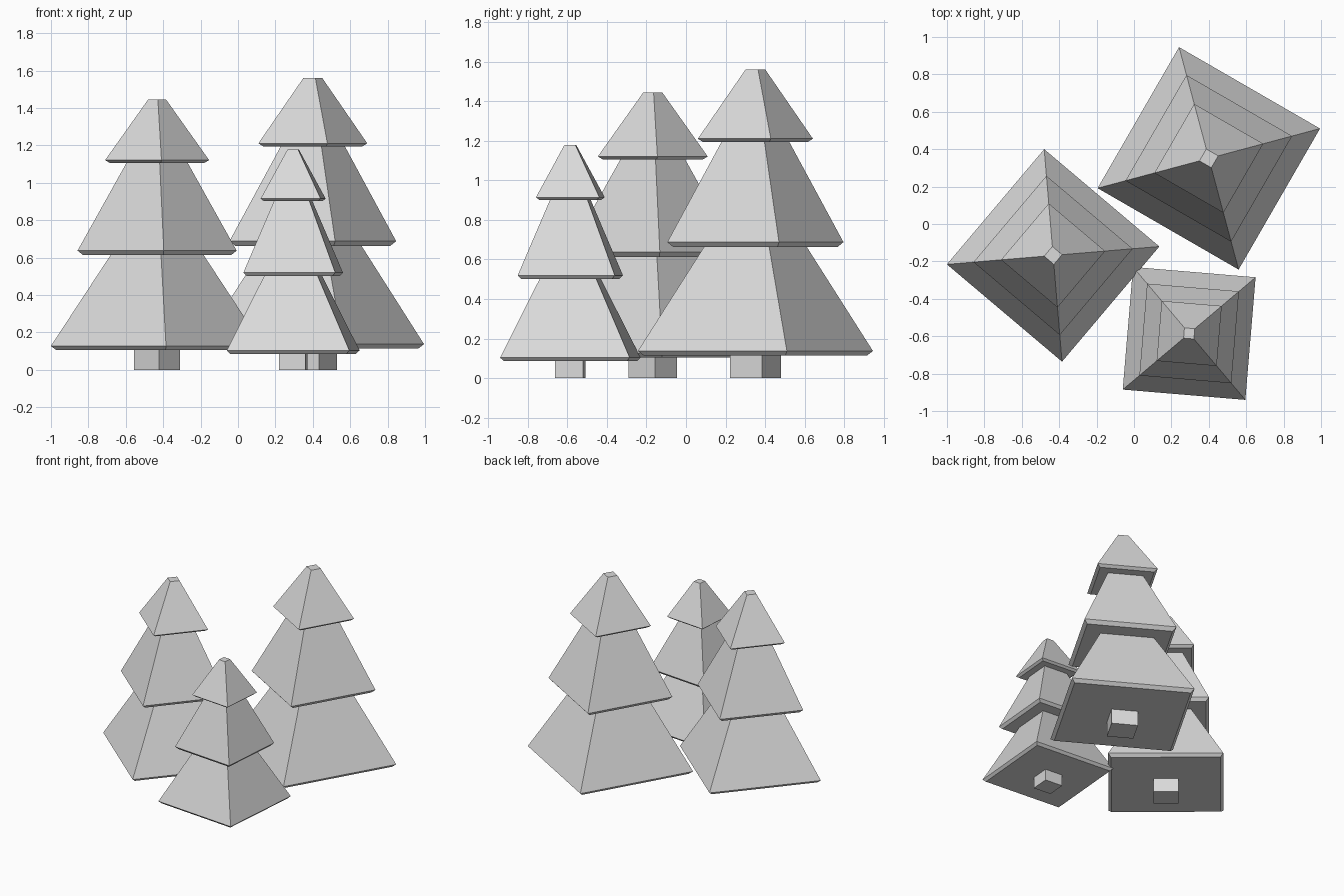
import bpy
import bmesh
import math

cube = bpy.data.objects.get("Cube")
if cube:
    bpy.data.objects.remove(cube, do_unlink=True)

grey = bpy.data.materials.new("light grey")
grey.use_nodes = True
colour = (0.7, 0.7, 0.7, 1.0)
grey.diffuse_color = colour
grey.node_tree.nodes["Principled BSDF"].inputs["Base Color"].default_value = colour

# Profiles as (corner radius, height) of an unscaled tree
FOLIAGE = [
    (0.54, 0.105), (0.57, 0.127),   # bottom tier lip
    (0.25, 0.613),
    (0.397, 0.613), (0.427, 0.637),  # middle tier lip
    (0.165, 1.105),
    (0.252, 1.105), (0.279, 1.121),  # top tier lip
    (0.048, 1.445),
]
TRUNK = [(0.123, 0.0), (0.123, 0.105)]


def square_stack(name, profile, location, scale, angle):
    """Stack square rings into a closed, flat-faced solid."""
    bm = bmesh.new()
    rings = []
    for radius, height in profile:
        rings.append([
            bm.verts.new((radius * math.cos(k * math.pi / 2),
                          radius * math.sin(k * math.pi / 2), height))
            for k in range(4)])
    for low, high in zip(rings, rings[1:]):
        for k in range(4):
            n = (k + 1) % 4
            bm.faces.new((low[k], low[n], high[n], high[k]))
    bm.faces.new(rings[0][::-1])
    bm.faces.new(rings[-1])
    bmesh.ops.recalc_face_normals(bm, faces=bm.faces)
    mesh = bpy.data.meshes.new(name)
    bm.to_mesh(mesh)
    bm.free()
    mesh.materials.append(grey)
    obj = bpy.data.objects.new(name, mesh)
    obj.location = (*location, 0)
    obj.scale = (scale, scale, scale)
    obj.rotation_euler.z = math.radians(angle)
    bpy.context.collection.objects.link(obj)


# Three trees: name, ground position, scale, turn
TREES = [
    ("medium_tree", (-0.4325, -0.168), 1.0, 4.8),
    ("large_tree", (0.40, 0.351), 1.08, 15),
    ("small_tree", (0.295, -0.585), 0.816, 40.2),
]
for name, location, scale, angle in TREES:
    square_stack(name + "_foliage", FOLIAGE, location, scale, angle)
    square_stack(name + "_trunk", TRUNK, location, scale, angle)
